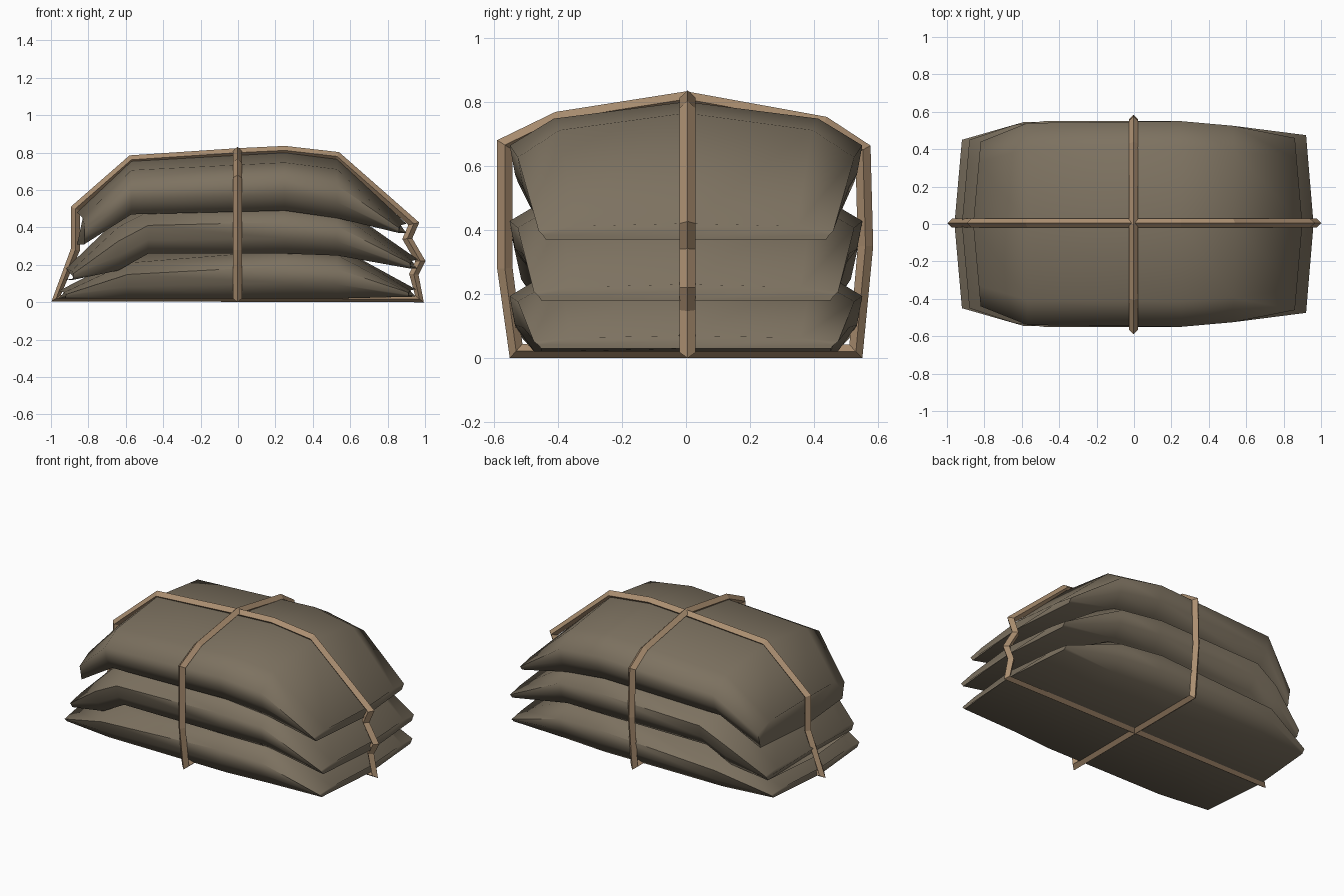
import bpy, bmesh, math
from mathutils import Vector

if "Cube" in bpy.data.objects:
    bpy.data.objects.remove(bpy.data.objects["Cube"])


def material(name, rgb):
    m = bpy.data.materials.new(name)
    m.diffuse_color = (*rgb, 1)
    m.use_nodes = True
    m.node_tree.nodes["Principled BSDF"].inputs["Base Color"].default_value = m.diffuse_color
    return m


BURLAP = material("burlap brown", (0.205, 0.168, 0.118))
ROPE = material("rope tan", (0.41, 0.275, 0.165))


def finish(bm, name, mat, angle):
    bmesh.ops.recalc_face_normals(bm, faces=bm.faces[:])
    me = bpy.data.meshes.new(name)
    bm.to_mesh(me)
    bm.free()
    ob = bpy.data.objects.new(name, me)
    bpy.context.collection.objects.link(ob)
    me.materials.append(mat)
    if angle:
        bpy.context.view_layer.objects.active = ob
        ob.select_set(True)
        bpy.ops.object.shade_smooth_by_angle(angle=math.radians(angle))
        ob.select_set(False)
    return ob


def bridge(bm, rings, closed):
    n = len(rings[0])
    for k in range(len(rings) if closed else len(rings) - 1):
        a, b = rings[k], rings[(k + 1) % len(rings)]
        for i in range(n):
            j = (i + 1) % n
            bm.faces.new((a[i], a[j], b[j], b[i]))


def sack(name, stations):
    """Stations along x: (x, bottom z, top z, half width)."""
    bm = bmesh.new()
    rings = []
    last = len(stations) - 1
    for k, (x, zb, zt, w) in enumerate(stations):
        h = zt - zb
        # flat underside, rounded flank, shoulder; end seams are boxier
        rim = 0.95 if k in (0, last) else 0.86
        half = [(rim, 0.0), (0.97, 0.27), (1.0, 0.56), (0.75, 0.83)]
        prof = [(0, 0.0)] + half + [(0, 1.0)] + [(-y, z) for y, z in reversed(half)]
        # end seams bow outwards at the middle
        bow = 0.04 if k == 0 else (-0.04 if k == last else 0)
        rings.append([bm.verts.new((x + bow * abs(y), y * w, zb + z * h)) for y, z in prof])
    bridge(bm, rings, False)
    bm.faces.new(rings[0])
    bm.faces.new(rings[-1])
    return finish(bm, name, BURLAP, 72)


def rope(name, path, along_x, r=0.024):
    """Closed loop of diamond section in the xz or yz plane."""
    bm = bmesh.new()
    pts = [Vector(p) for p in path]
    rings = []
    for i, p in enumerate(pts):
        d0 = (p - pts[i - 1]).normalized()
        d1 = (pts[(i + 1) % len(pts)] - p).normalized()
        n0, n1 = Vector((-d0.y, d0.x)), Vector((-d1.y, d1.x))
        m = (n0 + n1).normalized()
        m *= min(1 / max(m.dot(n0), 0.1), 1.25) * r
        ring = []
        for off, side in ((1, 0), (0, 1), (-1, 0), (0, -1)):
            q = p + m * off
            s = side * 0.025
            z = max(q.y, 0)
            ring.append(bm.verts.new((q.x, s + 0.005, z) if along_x else (s - 0.003, q.x, z)))
        rings.append(ring)
    bridge(bm, rings, True)
    return finish(bm, name, ROPE, 0)


# Three stacked sacks, draped over one another
sack("bottom_sack", [(-0.96, 0.02, 0.06, 0.45), (-0.59, 0.02, 0.25, 0.545),
                     (0.25, 0.02, 0.33, 0.55), (0.53, 0.02, 0.30, 0.525),
                     (0.95, 0.03, 0.07, 0.475)])
sack("middle_sack", [(-0.92, 0.12, 0.18, 0.45), (-0.64, 0.17, 0.45, 0.53),
                     (-0.48, 0.26, 0.53, 0.55), (0.25, 0.26, 0.56, 0.55),
                     (0.53, 0.25, 0.53, 0.525), (0.96, 0.18, 0.23, 0.475)])
sack("top_sack", [(-0.86, 0.31, 0.48, 0.44), (-0.57, 0.47, 0.755, 0.54),
                  (0.25, 0.49, 0.80, 0.55), (0.53, 0.45, 0.765, 0.525),
                  (0.90, 0.37, 0.42, 0.46)])

# Two ropes tied around the stack
rope("long_rope", [(-0.972, 0.022), (0.97, 0.018), (0.94, 0.15), (0.975, 0.22),
                   (0.905, 0.34), (0.94, 0.42), (0.53, 0.78), (0.25, 0.812),
                   (0.0, 0.80), (-0.57, 0.762), (-0.87, 0.50), (-0.87, 0.28)], True)
rope("cross_rope", [(-0.53, 0.022), (0.53, 0.02), (0.56, 0.35), (0.552, 0.65),
                    (0.43, 0.73), (0.0, 0.808), (-0.40, 0.745), (-0.565, 0.665),
                    (-0.565, 0.28)], False)
